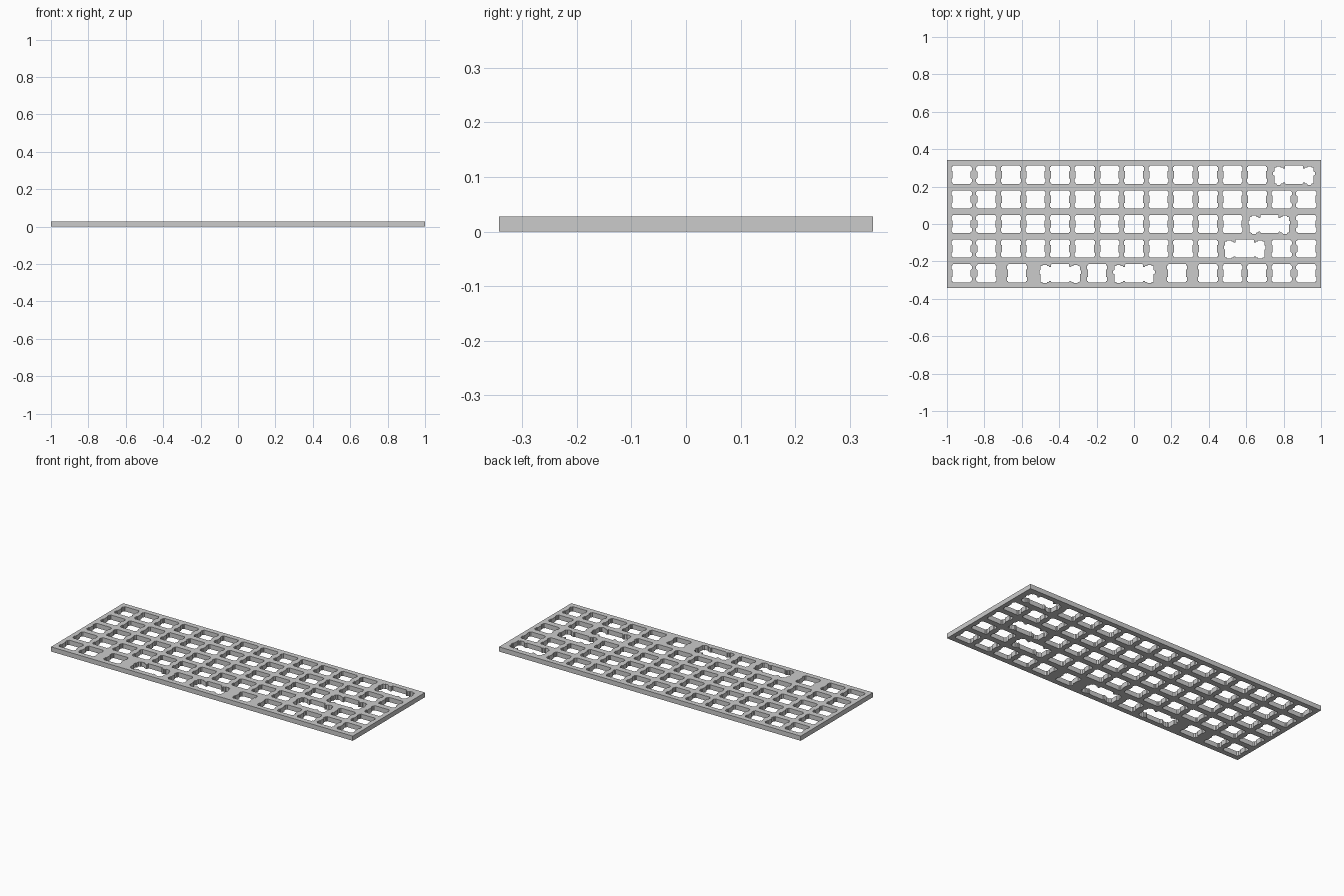
import bpy
from mathutils import Vector

cube = bpy.data.objects.get("Cube")
if cube:
    bpy.data.objects.remove(cube, do_unlink=True)

PITCH = 0.1316            # key spacing
MM = PITCH / 19.05        # one millimetre in model units
HALF_X, HALF_Y, THICK = 1.0, 0.342, 0.028

# Right half of each cutout in millimetres, from top to bottom
SWITCH = [(7, 7), (7, 6), (7.8, 6), (7.8, 2.9), (7, 2.9),
          (7, -2.9), (7.8, -2.9), (7.8, -6), (7, -6), (7, -7)]
WIDE = [(7, 7), (7, 4.73), (8.575, 4.73), (8.575, 5.53), (10.3, 5.53),
        (10.3, 6.45), (13.6, 6.45), (13.6, 5.53), (15.225, 5.53),
        (15.225, 2.3), (16.1, 2.3), (16.1, -0.5), (15.225, -0.5),
        (15.225, -6.77), (13.6, -6.77), (13.6, -7.75), (10.3, -7.75),
        (10.3, -6.77), (8.575, -6.77), (8.575, -5.97), (7, -5.97), (7, -7)]

# Key centres per row in key units, back row first: (single keys, wide keys)
ROWS = [
    ([i + 0.5 for i in range(13)], [14]),
    ([i + 0.5 for i in range(15)], []),
    ([i + 0.5 for i in range(12)] + [14.5], [13]),
    ([i + 0.5 for i in range(11)] + [13.5, 14.5], [12]),
    ([0.5, 1.5, 2.75, 6, 9.25] + [i + 0.5 for i in range(10, 15)], [4.5, 7.5]),
]


def mirrored(half):
    """Close a right-half profile by mirroring it in x."""
    return [Vector(p) for p in half] + [Vector((-x, y)) for x, y in reversed(half)]


def rounded(points, radius, steps=3):
    """Round every corner of a closed outline."""
    out = []
    for i, p in enumerate(points):
        a = points[i - 1] - p
        b = points[(i + 1) % len(points)] - p
        r = min(radius, a.length * 0.48, b.length * 0.48)
        start, end = p + a.normalized() * r, p + b.normalized() * r
        for k in range(steps + 1):
            t = k / steps
            out.append(start * (1 - t) ** 2 + p * 2 * t * (1 - t) + end * t * t)
    return out


def add_outline(curve, points):
    spline = curve.splines.new('POLY')
    spline.points.add(len(points) - 1)
    for sp, p in zip(spline.points, points):
        sp.co = (p.x, p.y, 0, 1)
    spline.use_cyclic_u = True


# Plate outline with all cutouts as inner outlines, extruded to thickness
curve = bpy.data.curves.new("key_plate", 'CURVE')
curve.dimensions = '2D'
curve.fill_mode = 'BOTH'
curve.extrude = THICK / 2
add_outline(curve, [Vector((x * HALF_X, y * HALF_Y))
                    for x, y in ((-1, -1), (1, -1), (1, 1), (-1, 1))])

switch_hole = rounded(mirrored(SWITCH), 0.5)
wide_hole = rounded(mirrored(WIDE), 0.5)
for row, (singles, wides) in enumerate(ROWS):
    for hole, centres in ((switch_hole, singles), (wide_hole, wides)):
        for c in centres:
            centre = Vector(((c - 7.5) * PITCH, (2 - row) * PITCH))
            add_outline(curve, [centre + p * MM for p in hole])

plate = bpy.data.objects.new("key_plate", curve)
bpy.context.collection.objects.link(plate)
plate.location.z = THICK / 2

# Grey finish
grey = bpy.data.materials.new("plate_grey")
grey.use_nodes = True
colour = (0.6, 0.6, 0.6, 1)
grey.diffuse_color = colour
grey.node_tree.nodes["Principled BSDF"].inputs["Base Color"].default_value = colour
curve.materials.append(grey)

# Turn the extruded outline into a clean mesh
bpy.ops.object.select_all(action='DESELECT')
plate.select_set(True)
bpy.context.view_layer.objects.active = plate
bpy.ops.object.convert(target='MESH')
bpy.ops.object.mode_set(mode='EDIT')
bpy.ops.mesh.select_all(action='SELECT')
bpy.ops.mesh.remove_doubles(threshold=0.00001)
bpy.ops.mesh.normals_make_consistent(inside=False)
bpy.ops.object.mode_set(mode='OBJECT')
bpy.ops.object.shade_flat()
